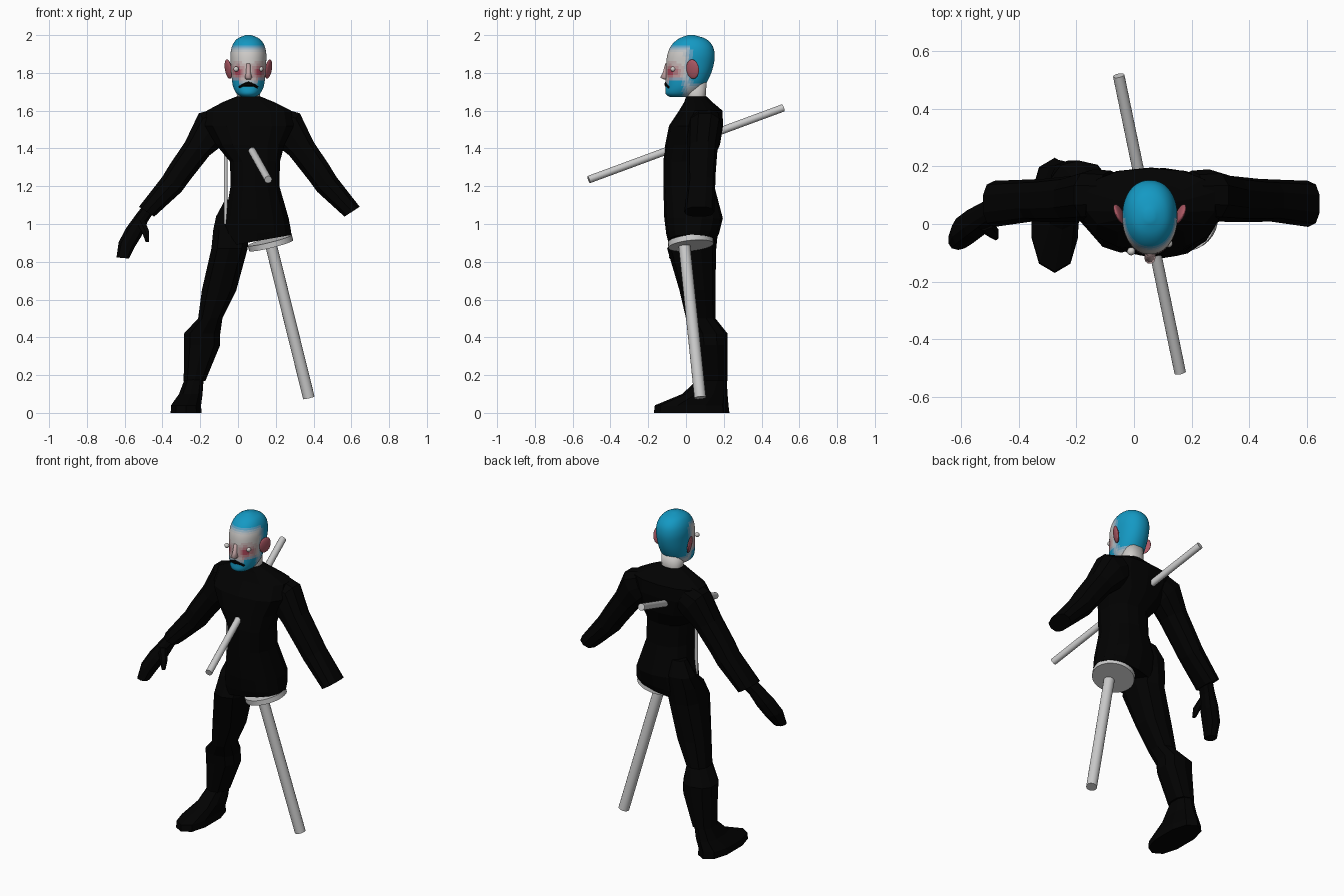
import bpy, bmesh, math
from mathutils import Vector


def material(name, rgb):
    m = bpy.data.materials.get(name) or bpy.data.materials.new(name)
    m.diffuse_color = (*rgb, 1)
    return m


BLACK = material("black_cloth", (0.0006, 0.0006, 0.0006))
PALE = material("pale_skin", (0.62, 0.6, 0.58))
PINK = material("pink_skin", (0.42, 0.1, 0.13))


def loft(name, rings, sides=10, power=2.4, mat=None, smooth=False):
    """Skin rings (x, y, z, half width, half depth, tilt about y in degrees)."""
    bm = bmesh.new()
    loops = []
    for x, y, z, a, b, tilt in rings:
        t = math.radians(tilt)
        loop = []
        for i in range(sides):
            ang = 2 * math.pi * (i + 0.5) / sides
            c, s = math.cos(ang), math.sin(ang)
            u = math.copysign(abs(c) ** (2 / power), c) * a
            v = math.copysign(abs(s) ** (2 / power), s) * b
            loop.append(bm.verts.new((x + u * math.cos(t), y + v, z + u * math.sin(t))))
        loops.append(loop)
    for p, q in zip(loops, loops[1:]):
        for i in range(sides):
            j = (i + 1) % sides
            bm.faces.new((p[i], p[j], q[j], q[i]))
    bm.faces.new(loops[0])
    bm.faces.new(loops[-1])
    bmesh.ops.recalc_face_normals(bm, faces=bm.faces)
    me = bpy.data.meshes.new(name)
    bm.to_mesh(me)
    bm.free()
    ob = bpy.data.objects.new(name, me)
    bpy.context.collection.objects.link(ob)
    if mat:
        me.materials.append(mat)
    if smooth:
        for p in me.polygons:
            p.use_smooth = True
    return ob


def rod(name, a, b, r, sides=16):
    a, b = Vector(a), Vector(b)
    bpy.ops.mesh.primitive_cylinder_add(vertices=sides, radius=r, depth=(b - a).length,
                                        location=(a + b) / 2)
    ob = bpy.context.object
    ob.name = name
    ob.rotation_euler = (b - a).to_track_quat('Z', 'Y').to_euler()
    bpy.ops.object.shade_smooth_by_angle(angle=math.radians(40))
    return ob


def ball(name, loc, scale, mat=None, rot=(0, 0, 0)):
    bpy.ops.mesh.primitive_uv_sphere_add(segments=16, ring_count=10, radius=1, location=loc)
    ob = bpy.context.object
    ob.name, ob.scale = name, scale
    ob.rotation_euler = [math.radians(r) for r in rot]
    if mat:
        ob.data.materials.append(mat)
    bpy.ops.object.shade_smooth()
    return ob


# Torso
loft("torso", [(0.1, 0.03, 0.91, 0.19, 0.125, 10), (0.1, 0.035, 0.95, 0.185, 0.14, 5),
               (0.1, 0.04, 1.03, 0.172, 0.155, 0), (0.09, 0.015, 1.2, 0.132, 0.135, 0),
               (0.09, 0.01, 1.33, 0.135, 0.13, 0), (0.065, 0.035, 1.42, 0.185, 0.145, 0),
               (0.06, 0.053, 1.52, 0.24, 0.143, 0), (0.058, 0.078, 1.6, 0.228, 0.115, 0),
               (0.056, 0.065, 1.645, 0.14, 0.075, 0), (0.055, 0.055, 1.675, 0.065, 0.055, 0)],
     sides=14, mat=BLACK)

# Sleeves, mirrored about x = 0.06
for side, s in (("left", 1), ("right", -1)):
    arm = [(0.2, 0.1, 1.54, 0.085, 0.085, 60), (0.26, 0.1, 1.505, 0.11, 0.09, 50),
           (0.335, 0.087, 1.4, 0.077, 0.08, 30), (0.43, 0.082, 1.27, 0.07, 0.075, 36),
           (0.47, 0.082, 1.21, 0.067, 0.073, 38), (0.604, 0.07, 1.065, 0.05, 0.08, 33)]
    loft(side + "_sleeve", [(0.06 + s * (x - 0.06), y, z, a, b, s * t)
                            for x, y, z, a, b, t in arm], mat=BLACK)

# Gloved hand with thumb
loft("hand", [(-0.475, 0.06, 1.08, 0.035, 0.045, -33), (-0.51, 0.035, 1.03, 0.038, 0.045, -30),
              (-0.55, 0.005, 0.96, 0.048, 0.052, -25), (-0.59, -0.025, 0.89, 0.046, 0.052, -20),
              (-0.61, -0.055, 0.82, 0.035, 0.035, -5)], mat=BLACK)
loft("thumb", [(-0.52, 0.0, 1.02, 0.03, 0.022, 0), (-0.49, -0.03, 0.96, 0.022, 0.02, 0),
               (-0.48, -0.045, 0.905, 0.01, 0.012, 0)], sides=6, mat=BLACK)

# Standing leg and shoe
loft("trouser_leg", [(-0.01, 0.1, 1.13, 0.06, 0.04, 0), (-0.02, 0.1, 1.04, 0.1, 0.075, 0),
                     (-0.035, 0.06, 0.97, 0.1, 0.11, 0), (-0.045, 0.03, 0.87, 0.1, 0.13, 0),
                     (-0.1, 0.06, 0.65, 0.095, 0.095, 0), (-0.147, 0.078, 0.5, 0.067, 0.078, 0),
                     (-0.19, 0.125, 0.42, 0.1, 0.095, 0), (-0.19, 0.13, 0.36, 0.1, 0.09, 0),
                     (-0.23, 0.14, 0.17, 0.06, 0.08, 0)], mat=BLACK)
loft("shoe", [(-0.275, 0.03, 0.0, 0.085, 0.2, 0), (-0.275, 0.03, 0.04, 0.083, 0.195, 0),
              (-0.25, 0.1, 0.1, 0.065, 0.12, 0), (-0.232, 0.14, 0.18, 0.052, 0.075, 0)],
     mat=BLACK)

# Peg leg with its plate
top, foot = Vector((0.172, -0.01, 0.9)), Vector((0.375, 0.075, 0.08))
axis = (foot - top).normalized()
plate = Vector((0.172, 0.025, 0.9))
rod("peg_leg", top, foot, 0.031)
rod("peg_plate", plate - axis * 0.015, plate + axis * 0.015, 0.12, 32)

# Shaft through the chest and thin side rod
rod("chest_shaft", (-0.053, 0.515, 1.615), (0.16, -0.515, 1.235), 0.02)
rod("side_rod", (-0.065, -0.01, 1.0), (-0.065, -0.01, 1.41), 0.01)

# Neck, sloping back from jaw to collar
loft("neck", [(0.055, 0.055, 1.62, 0.065, 0.055, 0), (0.055, 0.053, 1.68, 0.062, 0.052, 0),
              (0.055, 0.04, 1.75, 0.065, 0.07, 0)], sides=20, mat=PALE, smooth=True)

# Head profile: z, half width, front y, back y
prof = [(1.672, 0.035, -0.085, 0.02), (1.69, 0.062, -0.108, 0.06), (1.73, 0.082, -0.108, 0.098),
        (1.79, 0.09, -0.107, 0.13), (1.85, 0.094, -0.105, 0.148), (1.9, 0.095, -0.098, 0.152),
        (1.945, 0.085, -0.078, 0.14), (1.98, 0.06, -0.04, 0.105), (2.0, 0.015, 0.01, 0.045)]
rows = []
for k in range(len(prof) - 1):
    p = [Vector(prof[min(max(k + d, 0), len(prof) - 1)]) for d in (-1, 0, 1, 2)]
    for i in range(4):
        t = i / 4
        rows.append(p[1] + 0.5 * t * (p[2] - p[0] + t * (2 * p[0] - 5 * p[1] + 4 * p[2] - p[3]
                    + t * (3 * (p[1] - p[2]) + p[3] - p[0]))))
rows.append(Vector(prof[-1]))
head = loft("head", [(0.055, (f + b) / 2, z, w, (b - f) / 2, 0) for z, w, f, b in rows],
            sides=48, power=2.15, smooth=True)


# Face paint: blue hair and beard, red cheeks, stepped blends
def ramp(v):
    v = min(max(v, 0), 1)
    return v * v * (3 - 2 * v)


slots = {}
for p in head.data.polygons:
    x, y, z = p.center
    x = abs(x - 0.055)
    hair = max(ramp((z - 1.905) / 0.05), ramp((y + 0.02) / 0.06)) * ramp((z - 1.7) / 0.06)
    beard = ramp((1.785 - z - 0.02 * (x < 0.05)) / 0.035) * ramp((0.03 - y) / 0.06)
    red = math.exp(-((x - 0.055) / 0.04) ** 2 - ((z - 1.805) / 0.04) ** 2) * ramp((0.01 - y) / 0.05)
    key = (round(max(hair, beard) * 6), round(red * 4))
    if key not in slots:
        wb, wr = key[0] / 6, key[1] / 4 * (1 - key[0] / 6)
        col = [w * (1 - wb - wr) + bl * wb + r * wr for w, bl, r in
               zip((0.62, 0.6, 0.58), (0.007, 0.32, 0.55), (0.42, 0.06, 0.1))]
        slots[key] = len(slots)
        head.data.materials.append(material("paint_%d_%d" % key, col))
    p.material_index = slots[key]

# Ears, eyes, nose
for side, s in (("left", 1), ("right", -1)):
    ball(side + "_ear", (0.055 + s * 0.106, 0.035, 1.82), (0.012, 0.037, 0.052), PINK,
         (0, 10 * s, -25 * s))
ball("right_eye", (-0.01, -0.095, 1.82), (0.014,) * 3, PALE)
ball("left_eye", (0.12, -0.068, 1.82), (0.014,) * 3, PALE)
loft("nose", [(0.055, -0.1, 1.765, 0.012, 0.018, 0), (0.055, -0.108, 1.775, 0.02, 0.03, 0),
              (0.055, -0.102, 1.8, 0.013, 0.022, 0), (0.055, -0.1, 1.85, 0.01, 0.01, 0)],
     sides=12, mat=material("nose_skin", (0.52, 0.36, 0.36)), smooth=True)

# Downturned dark mouth
loft("mouth", [(0.055 + 0.05 * k / 3, -0.103 + 0.003 * abs(k) ** 1.6, 1.74 - 0.002 * k * k,
                0.015 - 0.003 * abs(k), 0.012, 90 - 12 * k) for k in range(-3, 4)],
     sides=8, power=2, mat=BLACK)
